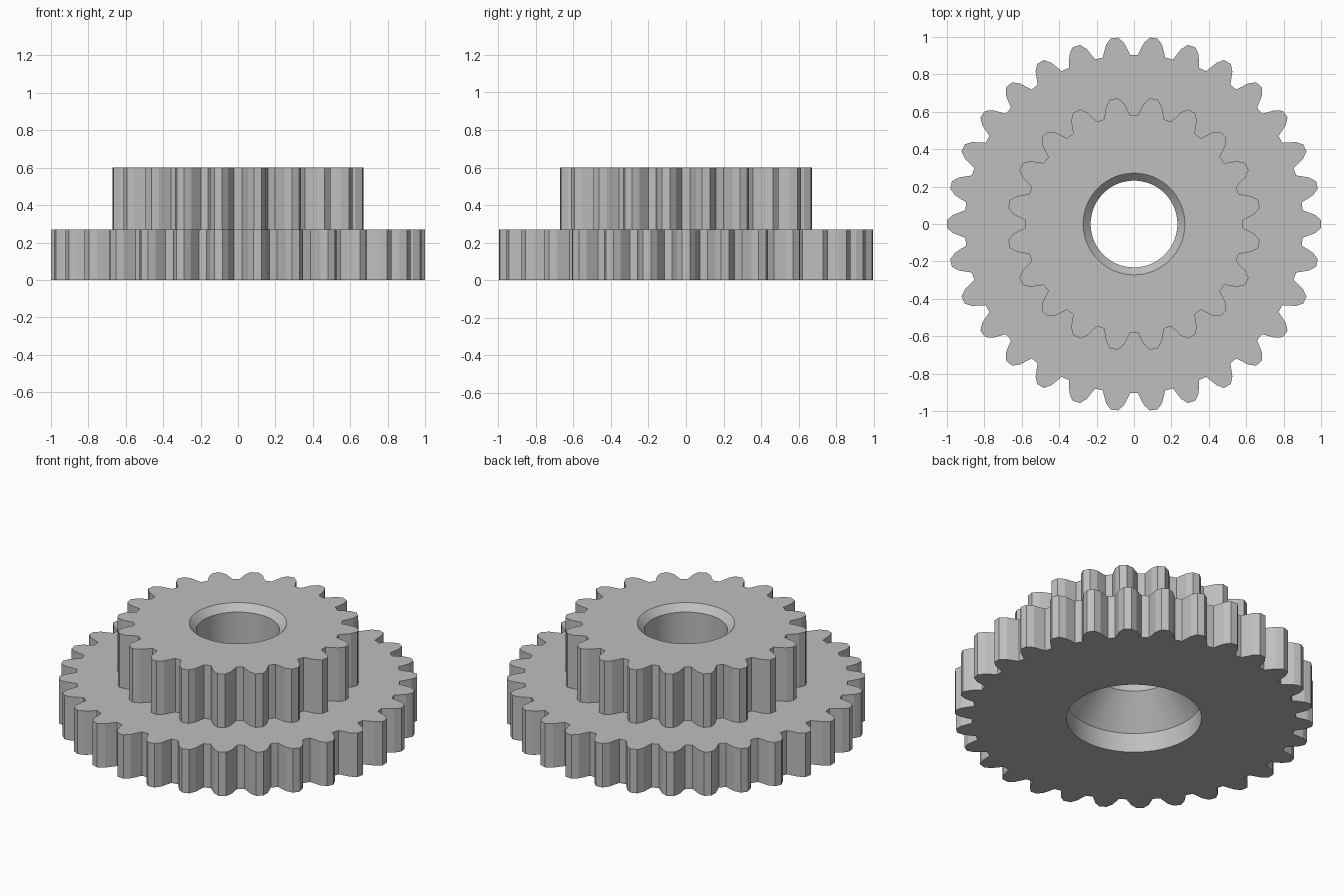
import bpy, bmesh
from math import sin, cos, pi, radians

cube = bpy.data.objects.get("Cube")
if cube:
    bpy.data.objects.remove(cube, do_unlink=True)

MODULE = 0.0646          # tooth size shared by both gears
SEGMENTS = 64            # roundness of the bore


def gear_outline(teeth, phase):
    """Outline points of a spur gear; phase is the angle of the first tooth."""
    pitch = teeth * MODULE / 2
    root, tip = pitch - MODULE, pitch + 0.48 * MODULE
    step = 2 * pi / teeth
    # radius and angle (as a fraction of one tooth step) along one tooth
    tooth = [(root, -0.39), (pitch, -0.24), (tip, -0.1),
             (tip, 0.1), (pitch, 0.24), (root, 0.39)]
    return [(r * cos(phase + (i + f) * step), r * sin(phase + (i + f) * step))
            for i in range(teeth) for r, f in tooth]


def circle(radius):
    return [(radius * cos(2 * pi * i / SEGMENTS), radius * sin(2 * pi * i / SEGMENTS))
            for i in range(SEGMENTS)]


def add_loop(bm, points, z):
    verts = [bm.verts.new((x, y, z)) for x, y in points]
    edges = [bm.edges.new((a, b)) for a, b in zip(verts, verts[1:] + verts[:1])]
    return verts, edges


def connect(bm, a, b):
    """Wall between matching loops, or a flat ring between different ones."""
    (va, ea), (vb, eb) = a, b
    if len(va) == len(vb):
        n = len(va)
        for i in range(n):
            j = (i + 1) % n
            bm.faces.new((va[i], va[j], vb[j], vb[i]))
    else:
        bmesh.ops.triangle_fill(bm, edges=ea + eb, use_beauty=True)


large = gear_outline(30, 0)
small = gear_outline(20, radians(9))

bm = bmesh.new()
loops = [add_loop(bm, points, z) for points, z in (
    (large, 0), (large, 0.27),                  # large gear
    (small, 0.27), (small, 0.6),                # small gear
    (circle(0.272), 0.6), (circle(0.232), 0.56),    # top chamfer
    (circle(0.232), 0.31),                      # straight bore
    (circle(0.377), 0.12), (circle(0.377), 0),  # conical recess and its rim
)]
for a, b in zip(loops, loops[1:] + loops[:1]):
    connect(bm, a, b)
bmesh.ops.recalc_face_normals(bm, faces=bm.faces)

mesh = bpy.data.meshes.new("stepped_gear")
bm.to_mesh(mesh)
bm.free()
gear = bpy.data.objects.new("stepped_gear", mesh)
bpy.context.collection.objects.link(gear)

# plain grey material
grey = bpy.data.materials.new("plain_grey")
grey.use_nodes = True
colour = (0.52, 0.52, 0.52, 1)
grey.diffuse_color = colour
grey.node_tree.nodes["Principled BSDF"].inputs["Base Color"].default_value = colour
mesh.materials.append(grey)

# smooth bore, crisp teeth
bpy.ops.object.select_all(action='DESELECT')
gear.select_set(True)
bpy.context.view_layer.objects.active = gear
bpy.ops.object.shade_smooth_by_angle(angle=radians(12))
